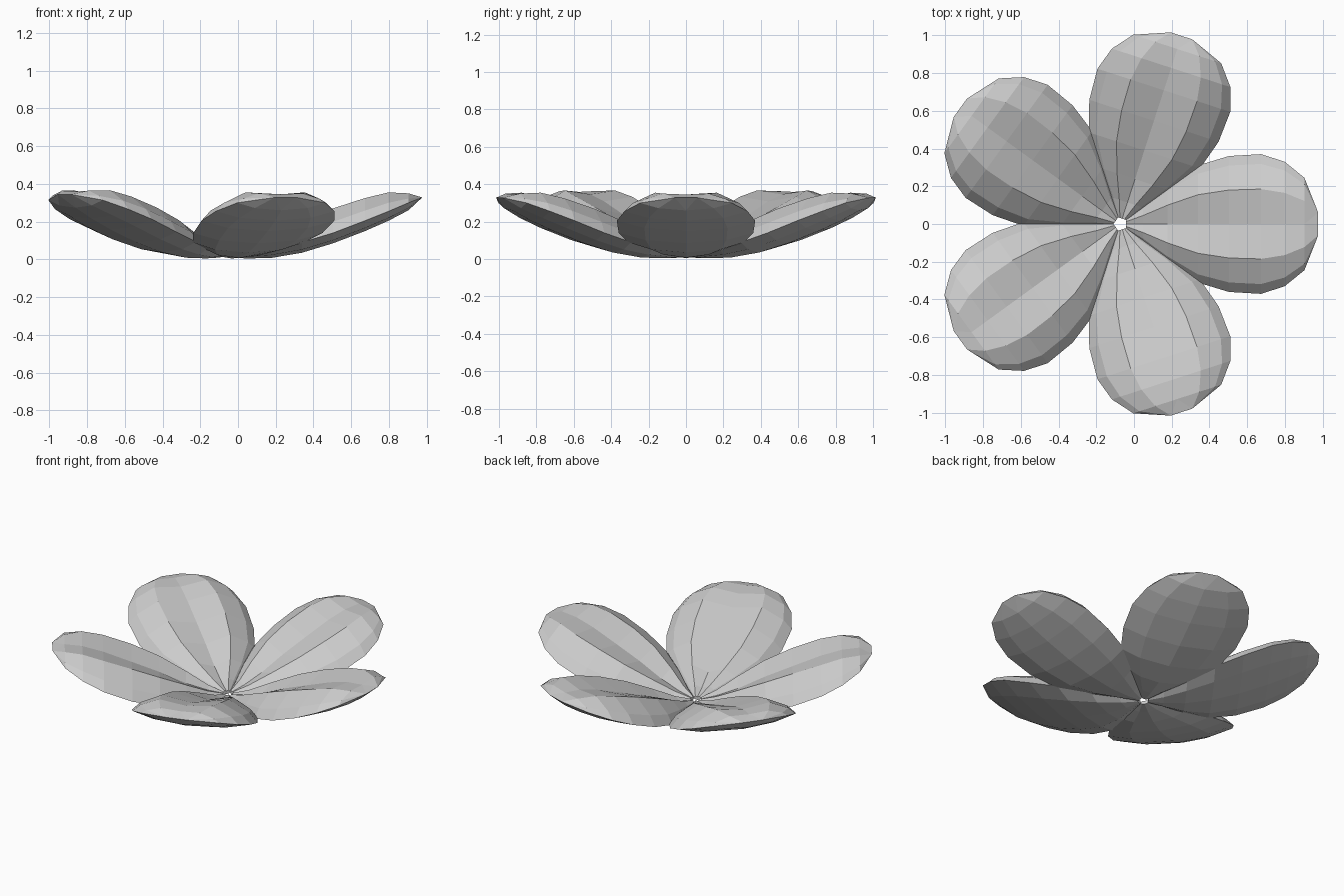
import bpy, bmesh, math
from mathutils import Matrix, Vector

if "Cube" in bpy.data.objects:
    bpy.data.objects.remove(bpy.data.objects["Cube"])

# petal stations: radius, half width, underside z, edge z, ridge z, trough z
STATIONS = [
    (0.03, 0.025, 0.010, 0.020, 0.035, 0.030),
    (0.12, 0.090, 0.005, 0.035, 0.065, 0.050),
    (0.25, 0.200, 0.008, 0.060, 0.130, 0.095),
    (0.41, 0.310, 0.035, 0.090, 0.205, 0.170),
    (0.575, 0.360, 0.085, 0.140, 0.270, 0.235),
    (0.745, 0.370, 0.150, 0.205, 0.325, 0.300),
    (0.87, 0.330, 0.205, 0.255, 0.355, 0.335),
    (0.975, 0.245, 0.260, 0.300, 0.350, 0.345),
]
CENTRE_X = -0.072


def section(bm, r, w, zb, ze, zc, zt):
    """Ring around a petal: cupped underside, plump rims, shallow trough."""
    zm = zb + 0.3 * (ze - zb)
    half = [(0.6 * w, zm), (w, ze), (0.86 * w, ze + 0.45 * (zc - ze)), (0.5 * w, zc)]
    pts = [(0, zb)] + half + [(0, zt)] + [(-y, z) for y, z in reversed(half)]
    return [bm.verts.new((r, y, z)) for y, z in pts]


def make_petal(name, angle, lift):
    bm = bmesh.new()
    rings = [section(bm, *s) for s in STATIONS]
    n = len(rings[0])
    for a, b in zip(rings, rings[1:]):
        for i in range(n):
            bm.faces.new((a[i], a[(i + 1) % n], b[(i + 1) % n], b[i]))
    bm.faces.new(rings[0])
    # blunt tip
    tip = [bm.verts.new((1.054 - abs(y) * 0.1, y, 0.328)) for y in (-0.06, 0.06)]
    last, h = rings[-1], n // 2
    for i in range(n):
        j = (i + 1) % n
        bm.faces.new((last[i], last[j], tip[1] if i < h else tip[0]))
    bm.faces.new((last[0], tip[1], tip[0]))
    bm.faces.new((last[h], tip[0], tip[1]))
    bmesh.ops.recalc_face_normals(bm, faces=bm.faces)
    for v in bm.verts:
        v.co.z += lift * v.co.x ** 2
    bm.transform(Matrix.Translation(Vector((CENTRE_X, 0, 0))) @ Matrix.Rotation(angle, 4, 'Z'))
    me = bpy.data.meshes.new(name)
    bm.to_mesh(me)
    bm.free()
    bpy.context.collection.objects.link(bpy.data.objects.new(name, me))


# five petals around the centre, the two on the left slightly raised
for k, lift in enumerate((0, 0, 0.015, 0.015, 0)):
    make_petal(f"petal_{k + 1}", k * math.tau / 5, lift)
